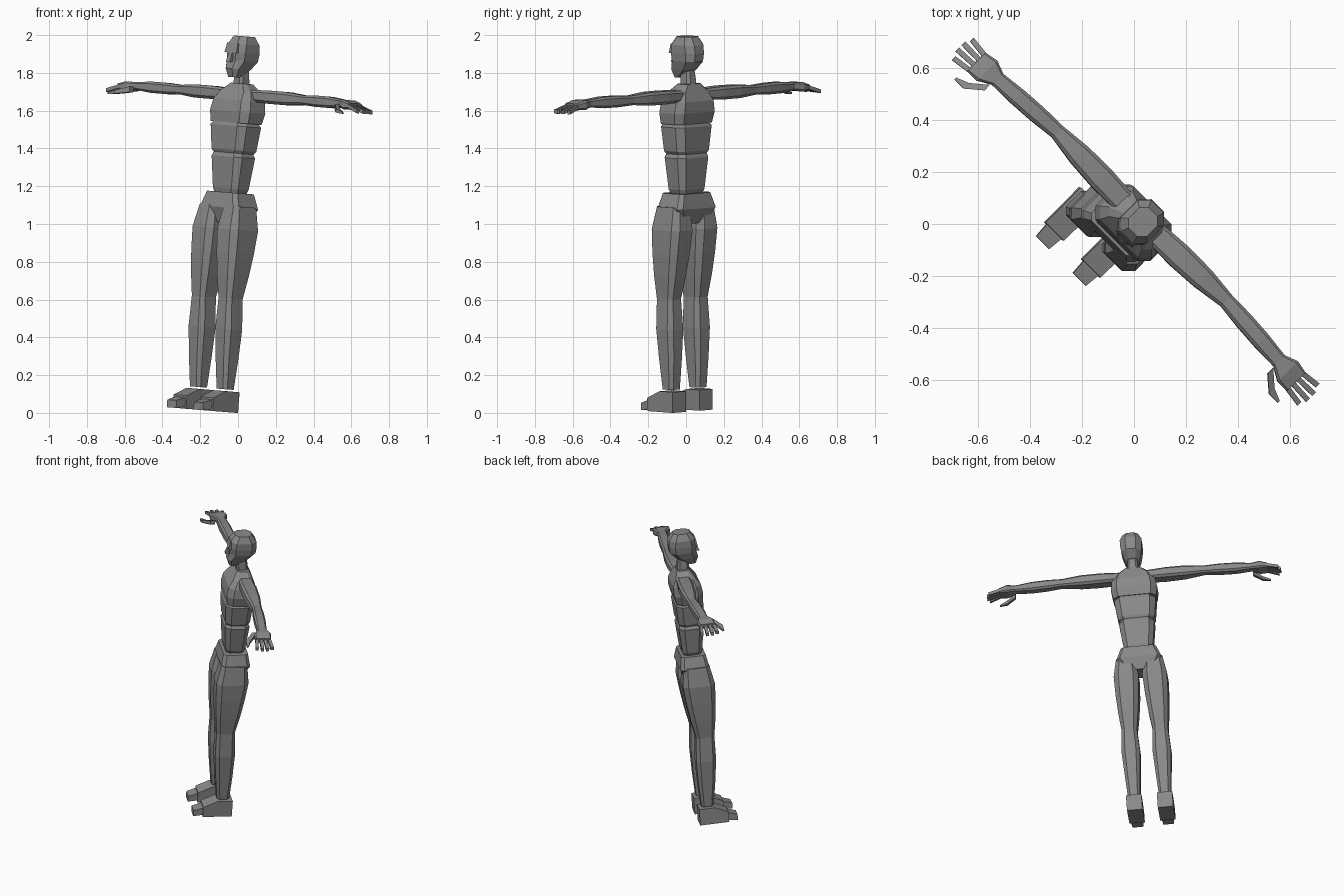
import bpy, bmesh
from math import radians
from mathutils import Matrix, Vector

default_cube = bpy.data.objects.get("Cube")
if default_cube:
    bpy.data.objects.remove(default_cube)

# One grey for the whole figure
grey = bpy.data.materials.new("mid_grey")
grey.use_nodes = True
grey.diffuse_color = (.25, .25, .25, 1)
shader = grey.node_tree.nodes["Principled BSDF"]
shader.inputs["Base Color"].default_value = grey.diffuse_color

# The body leans back and towards its left, and is turned to its right
lean = Matrix.Rotation(.06, 4, 'Y') @ Matrix.Rotation(-.055, 4, 'X')
stance = Matrix.Translation((-.1, -.08, .01))
pose = Matrix.Rotation(radians(-45), 4, 'Z') @ stance @ lean


def outline(width, depth, chamfer):
    """Corner points of a rectangle, with its corners cut off when chamfered."""
    a, b = width / 2, depth / 2
    cut = chamfer * min(width, depth)
    if not cut:
        return [(a, -b), (a, b), (-a, b), (-a, -b)]
    half = [(a - cut, -b), (a, cut - b), (a, b - cut), (a - cut, b)]
    return half + [(-p, -q) for p, q in half]


def block(name, start, end, sizes, chamfer=.2, rounded=False, mirror=False):
    """Loft evenly spaced cross-sections from start to end; rounded pinches both ends."""
    start, end = Vector(start), Vector(end)
    span = end - start
    axis = max(range(3), key=lambda i: abs(span[i]))
    last = len(sizes) - 1
    sections = [(i / last, *size) for i, size in enumerate(sizes)]
    if rounded:
        tips = [(t, w * .9, d * .9) for t, w, d in (sections[0], sections[-1])]
        inner = [(.1 + t * .8, w, d) for t, w, d in sections]
        sections = [tips[0], *inner, tips[1]]

    bm = bmesh.new()
    rings = []
    for t, width, depth in sections:
        centre = start + span * t
        ring = []
        for offset in outline(width, depth, chamfer):
            shift = list(offset)
            shift.insert(axis, 0)
            ring.append(bm.verts.new(centre + Vector(shift)))
        rings.append(ring)
    for low, high in zip(rings, rings[1:]):
        for i in range(len(low)):
            bm.faces.new((low[i - 1], low[i], high[i], high[i - 1]))
    bm.faces.new(rings[0])
    bm.faces.new(rings[-1])
    if mirror:
        bmesh.ops.scale(bm, vec=(-1, 1, 1), verts=bm.verts)
    bm.transform(pose)
    bmesh.ops.recalc_face_normals(bm, faces=bm.faces)

    mesh = bpy.data.meshes.new(name)
    bm.to_mesh(mesh)
    bm.free()
    mesh.materials.append(grey)
    part = bpy.data.objects.new(name, mesh)
    bpy.context.collection.objects.link(part)


# Torso, from the crotch up to the collar
crotch, hip_top = (0, -.01, 1), (0, -.01, 1.16)
waist_top, rib_top = (0, -.01, 1.37), (0, -.01, 1.53)
chest_top, collar_top = (0, 0, 1.65), (0, .01, 1.74)
block("pelvis", crotch, hip_top, [(.18, .13), (.29, .19), (.23, .16)], chamfer=.12)
block("waist", hip_top, waist_top, [(.19, .13), (.23, .16)], rounded=True)
block("ribs", waist_top, rib_top, [(.24, .16), (.27, .18)], rounded=True)
block("chest", rib_top, chest_top, [(.28, .17), (.3, .19), (.28, .18)])
block("collar", chest_top, collar_top, [(.28, .18), (.23, .13), (.12, .08)])

# Neck and head
chin, cheek, crown = (0, -.055, 1.77), (0, 0, 1.86), (0, 0, 1.99)
block("neck", (0, .01, 1.7), (0, 0, 1.81), [(.08, .08), (.06, .07)])
block("jaw", chin, cheek, [(.06, .05), (.1, .14), (.13, .17)], chamfer=.26)
block("cranium", cheek, crown, [(.13, .17), (.14, .18), (.14, .17), (.1, .11)], chamfer=.26)
block("brow", (0, -.08, 1.9), (0, -.07, 1.95), [(.09, .03), (.08, .03)], chamfer=0)
block("nose", (0, -.09, 1.85), (0, -.08, 1.91), [(.03, .04), (.02, .02)], chamfer=0)

# Joints of the left limbs
hip, knee, ankle = (.09, -.02, 1.09), (.1, -.045, .6), (.1, -.03, .12)
heel, arch, ball, toe = (.1, .03, .055), (.1, -.07, .055), (.1, -.16, .035), (.1, -.22, .02)
shoulder, elbow = (.09, .02, 1.68), (.46, .03, 1.68)
wrist, knuckles = (.765, .01, 1.68), (.87, 0, 1.67)
thumb_root, thumb_bend, thumb_tip = (.77, -.04, 1.66), (.83, -.09, 1.64), (.88, -.1, 1.63)

for side in ("left", "right"):
    def limb(name, *args, **options):
        block(f"{side}_{name}", *args, mirror=side == "right", **options)

    # Leg
    limb("thigh", hip, knee, [(.12, .17), (.16, .21), (.15, .19), (.13, .16), (.1, .12)])
    limb("shin", ankle, knee, [(.08, .08), (.1, .11), (.12, .13), (.1, .12)])

    # Foot
    limb("heel", heel, arch, [(.1, .11), (.1, .11)], chamfer=0)
    limb("instep", arch, ball, [(.1, .11), (.1, .07)], chamfer=0)
    limb("toes", ball, toe, [(.08, .05), (.07, .04)], chamfer=0)

    # Arm
    limb("upper_arm", shoulder, elbow, [(.09, .06), (.1, .07), (.09, .07), (.06, .05)])
    limb("forearm", elbow, wrist, [(.06, .05), (.07, .06), (.07, .06), (.06, .04)])

    # Hand, with the fingers fanned out and drooping
    limb("palm", wrist, knuckles, [(.06, .04), (.11, .05), (.1, .03)])
    for i, finger in enumerate(("index", "middle", "ring", "little")):
        fan = (i - 1.5) / 1.5
        root = (.86, fan * .04, 1.67)
        tip = (.96 - abs(fan) * .02, fan * .05, 1.645)
        limb(f"{finger}_finger", root, tip, [(.02, .02), (.02, .02)], chamfer=0)
    limb("thumb_base", thumb_root, thumb_bend, [(.03, .03), (.03, .02)], chamfer=0)
    limb("thumb_end", thumb_bend, thumb_tip, [(.03, .02), (.01, .01)], chamfer=0)
